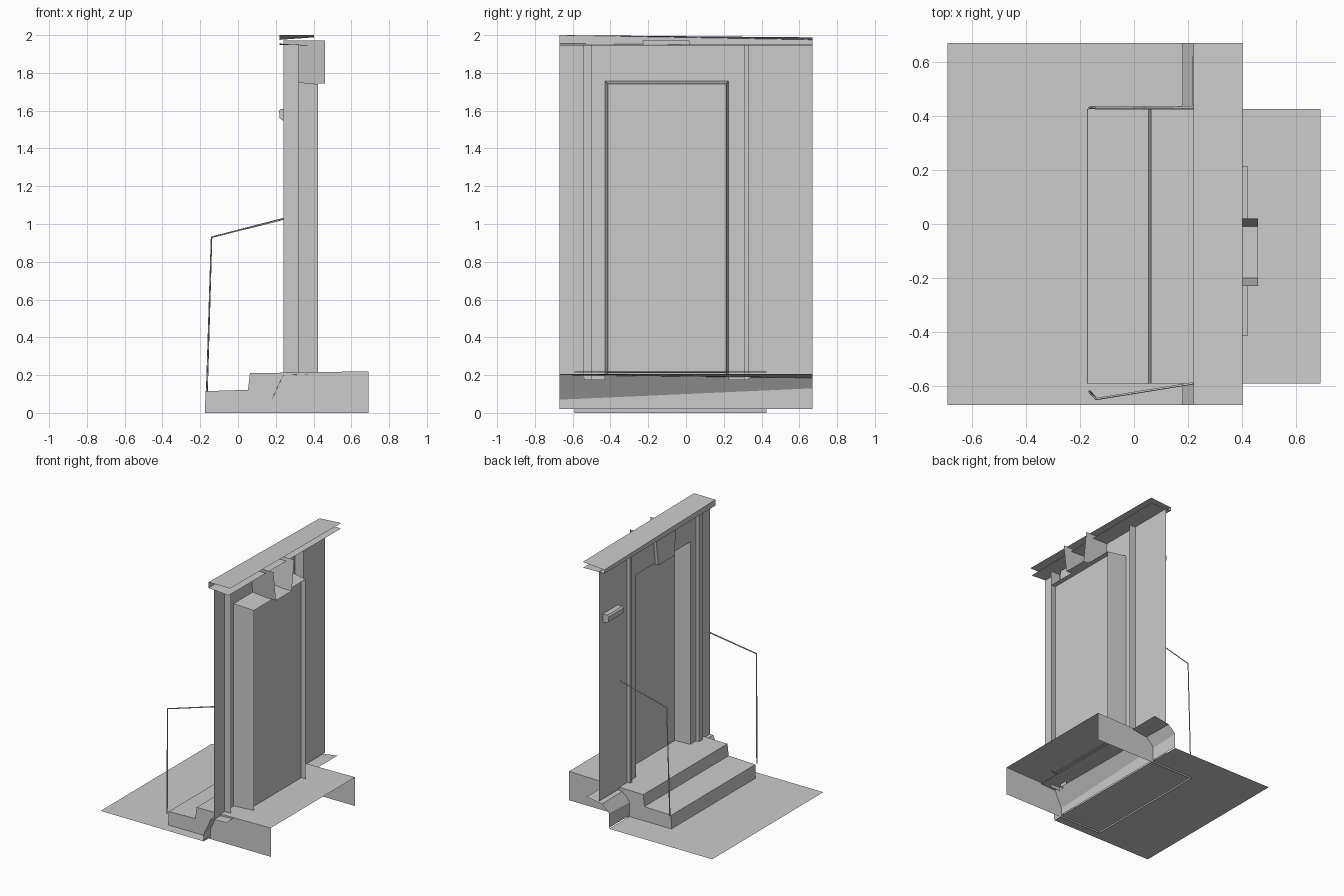
import bpy
from mathutils import Vector

if "Cube" in bpy.data.objects:
    bpy.data.objects.remove(bpy.data.objects["Cube"])


def mesh_object(name, verts, faces):
    mesh = bpy.data.meshes.new(name)
    mesh.from_pydata([tuple(v) for v in verts], [], faces)
    mesh.update()
    ob = bpy.data.objects.new(name, mesh)
    bpy.context.collection.objects.link(ob)
    return ob


def sheet(name, path, offset, caps=False):
    """Sweep an open path of 3D points along an offset vector."""
    n, off = len(path), Vector(offset)
    verts = [Vector(p) for p in path] + [Vector(p) + off for p in path]
    faces = [(i, i + 1, n + i + 1, n + i) for i in range(n - 1)]
    if caps:
        faces += [tuple(reversed(range(n))), tuple(range(n, 2 * n))]
    return mesh_object(name, verts, faces)


def along_y(name, xz, y0, y1, caps=False):
    return sheet(name, [(x, y0, z) for x, z in xz], (0, y1 - y0, 0), caps)


def along_z(name, xy, z0, z1):
    return sheet(name, [(x, y, z0) for x, y in xy], (0, 0, z1 - z0))


def loft_y(name, near, far):
    """Bridge two (x, z) profiles placed at the two ends of the wall."""
    n = len(near)
    verts = [(x, -HALF, z) for x, z in near] + [(x, HALF, z) for x, z in far]
    return mesh_object(name, verts, [(i, i + 1, n + i + 1, n + i) for i in range(n - 1)])


def rail(name, points, radius=0.005):
    curve = bpy.data.curves.new(name, 'CURVE')
    curve.dimensions = '3D'
    curve.bevel_depth = radius
    curve.bevel_resolution = 0
    s = curve.splines.new('POLY')
    s.points.add(len(points) - 1)
    for p, co in zip(s.points, points):
        p.co = (*co, 1)
    ob = bpy.data.objects.new(name, curve)
    bpy.context.collection.objects.link(ob)


RIM, WALL, FRAME_BACK, PANEL, REVEAL = 0.24, 0.265, 0.32, 0.385, 0.423
HALF = 0.67
LEFT, RIGHT, HEAD = -0.43, 0.225, 1.757   # doorway opening

# Pavement in front of the house
along_y("pavement", [(-0.69, 0.012), (0.18, 0.012)], -HALF, HALF)

# Wall and door surround: each side has a raised outer rim with a deep return
for label, end, outer, rim, opening in (("left", -HALF, -0.54, -0.50, LEFT),
                                        ("right", HALF, 0.33, 0.31, RIGHT)):
    along_z("wall_" + label, [(WALL, end), (WALL, outer)], 0.2, 1.95)
    along_z("door_surround_" + label, [(FRAME_BACK, outer), (RIM, outer), (RIM, rim),
                                       (WALL, rim), (WALL, opening)], 0.175, 1.95)
along_z("wall_over_door", [(WALL, LEFT), (WALL, RIGHT)], HEAD, 1.95)

# Doorway: slightly tapered jambs and head, with the door panel set inside
outer = [(WALL, LEFT, 0.2), (WALL, LEFT, HEAD), (WALL, RIGHT, HEAD), (WALL, RIGHT, 0.2)]
inner = [(REVEAL, -0.413, 0.21), (REVEAL, -0.413, 1.74), (REVEAL, 0.212, 1.74), (REVEAL, 0.212, 0.21)]
mesh_object("door_reveal", outer + inner, [(i, i + 1, i + 5, i + 4) for i in range(3)])
mesh_object("door_panel", [(PANEL, y, z) for _, y, z in inner], [(0, 1, 2, 3)])

# Keystone, open at the top and back
stone = [(-0.23, 1.972), (-0.20, 1.745), (-0.01, 1.745), (0.02, 1.972)]
sheet("keystone_sides", [(0.24, y, z) for y, z in stone], (0.22, 0, 0))
mesh_object("keystone_face", [(0.24, y, z) for y, z in stone], [(0, 1, 2, 3)])

# Cornice, open at the back and sagging slightly at one end
loft_y("cornice", [(0.39, 1.945), (0.22, 1.955), (0.22, 2.0), (0.402, 2.0)],
       [(0.40, 1.945), (0.22, 1.948), (0.22, 1.975), (0.402, 1.988)])

# Plinth with a ledge running under the wall and a slope that dies away
loft_y("plinth", [(0.37, 0.205), (0.24, 0.20), (0.18, 0.07), (0.18, 0.02)],
       [(0.37, 0.205), (0.24, 0.185), (0.18, 0.13), (0.18, 0.02)])

# Two steps: treads and risers with side walls, hollow underneath
steps = [(-0.175, 0), (-0.172, 0.115), (0.053, 0.122), (0.063, 0.21), (0.69, 0.22), (0.69, 0)]
along_y("steps", steps[:-1], -0.59, 0.425)
for label, y in (("left", -0.59), ("right", 0.425)):
    mesh_object("step_side_" + label, [(x, y, z) for x, z in steps], [tuple(range(6))])

# Thin handrails either side of the steps
rail("handrail_right", [(-0.165, 0.43, 0.11), (-0.14, 0.432, 0.93), (0.25, 0.432, 1.03)])
rail("handrail_left", [(-0.165, -0.62, 0.11), (-0.14, -0.648, 0.93), (0.22, -0.59, 1.02)])

# Small wall plaque with chamfered edges
plaque = [(0.265, 1.61), (0.228, 1.61), (0.217, 1.60), (0.220, 1.56), (0.232, 1.55), (0.265, 1.545)]
along_y("wall_plaque", plaque, 0.44, 0.62, caps=True)
